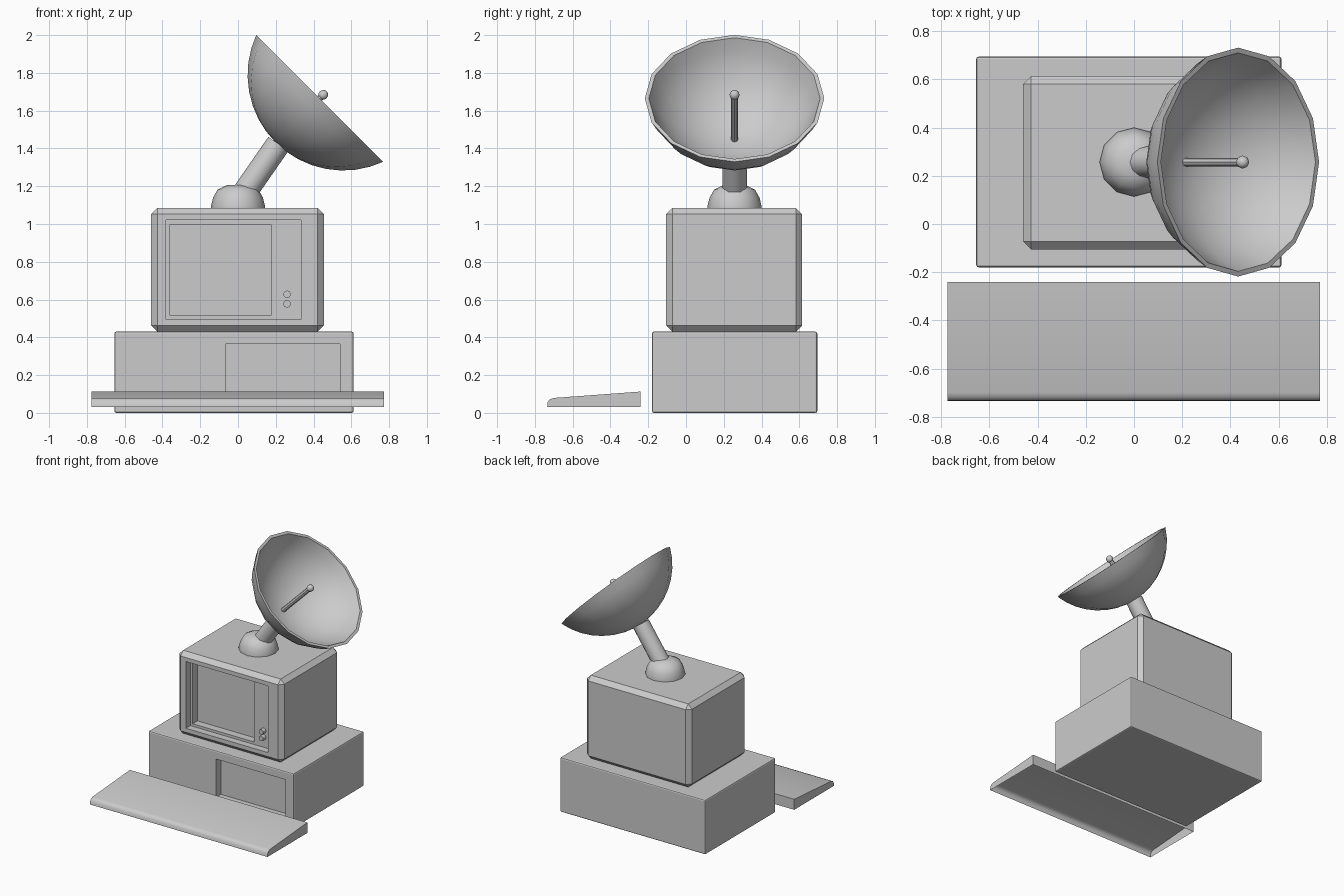
import bpy, bmesh, math
from mathutils import Vector, Matrix

if "Cube" in bpy.data.objects:
    bpy.data.objects.remove(bpy.data.objects["Cube"])


def finish(name, bm, smooth=False):
    bmesh.ops.recalc_face_normals(bm, faces=bm.faces[:])
    me = bpy.data.meshes.new(name)
    bm.to_mesh(me)
    bm.free()
    ob = bpy.data.objects.new(name, me)
    bpy.context.collection.objects.link(ob)
    bpy.ops.object.select_all(action='DESELECT')
    bpy.context.view_layer.objects.active = ob
    ob.select_set(True)
    if smooth:
        bpy.ops.object.shade_smooth_by_angle(angle=math.radians(40))
    return ob


def box(name, lo, hi, bevel=0.0, segments=1):
    lo, hi = Vector(lo), Vector(hi)
    bm = bmesh.new()
    bmesh.ops.create_cube(bm, size=1, matrix=Matrix.Translation((lo + hi) / 2)
                          @ Matrix.Diagonal((*(hi - lo), 1)))
    if bevel:
        bmesh.ops.bevel(bm, geom=bm.edges[:], offset=bevel, segments=segments,
                        profile=0.5, affect='EDGES')
    return finish(name, bm)


def carve(target, lo, hi):
    """Cut a box-shaped recess and remove the cutter."""
    cutter = box("cutter", lo, hi)
    cutter.hide_render = True
    bpy.context.view_layer.objects.active = target
    mod = target.modifiers.new("recess", 'BOOLEAN')
    mod.operation, mod.solver, mod.object = 'DIFFERENCE', 'EXACT', cutter
    bpy.ops.object.modifier_apply(modifier=mod.name)
    bpy.data.objects.remove(cutter)


def rod(name, a, b, radius, sides):
    a, b = Vector(a), Vector(b)
    bm = bmesh.new()
    rot = (b - a).to_track_quat('Z', 'Y').to_matrix().to_4x4()
    bmesh.ops.create_cone(bm, cap_ends=True, segments=sides, radius1=radius,
                          radius2=radius, depth=(b - a).length,
                          matrix=Matrix.Translation((a + b) / 2) @ rot)
    return finish(name, bm, True)


def lathe(name, profile, sides, matrix):
    """Spin (radius, height) points around local z."""
    bm = bmesh.new()
    vs = [bm.verts.new((r, 0, z)) for r, z in profile]
    es = [bm.edges.new(p) for p in zip(vs, vs[1:])]
    bmesh.ops.spin(bm, geom=vs + es, cent=(0, 0, 0), axis=(0, 0, 1),
                   angle=math.tau, steps=sides, use_duplicate=False)
    bmesh.ops.remove_doubles(bm, verts=bm.verts[:], dist=1e-4)
    bm.transform(matrix)
    return finish(name, bm, True)


# Computer case with drive bay
case = box("computer_case", (-0.655, -0.18, 0), (0.612, 0.695, 0.43), 0.01, 2)
carve(case, (-0.065, -0.3, 0.065), (0.54, -0.12, 0.365))

# Monitor with recessed panel, screen and two knobs
monitor = box("monitor", (-0.46, -0.105, 0.43), (0.455, 0.615, 1.085), 0.033)
carve(monitor, (-0.38, -0.3, 0.495), (0.333, -0.05, 1.02))
carve(monitor, (-0.36, -0.3, 0.515), (0.175, 0.01, 0.998))
for i, z in enumerate((0.577, 0.628)):
    rod(f"knob_{i + 1}", (0.26, -0.04, z), (0.26, -0.085, z), 0.02, 10)

# Keyboard: wedge shell, open underneath
side = [(-0.24, 0.03), (-0.24, 0.113), (-0.70, 0.079), (-0.72, 0.072),
        (-0.732, 0.058), (-0.735, 0.03)]
bm = bmesh.new()
left, right = ([bm.verts.new((x, y, z)) for y, z in side] for x in (-0.775, 0.772))
bm.faces.new(left)
bm.faces.new(right)
for i in range(len(side) - 1):
    bm.faces.new((left[i], left[i + 1], right[i + 1], right[i]))
finish("keyboard", bm, True)

# Dome mount on the monitor
Y = 0.257
lathe("dome_mount", [(0, 1.08), (0.143, 1.08), (0.143, 1.095), (0.132, 1.14),
                     (0.108, 1.182), (0.06, 1.205), (0, 1.207)], 12,
      Matrix.Translation((0, Y, 0)))

# Support arm
rod("dish_arm", (0.025, Y, 1.152), (0.214, Y, 1.424), 0.065, 12)

# Dish: spherical bowl with thickness, tilted 45 degrees
tilt = Matrix.Translation((0.4325, Y, 1.665)) @ Matrix.Rotation(math.radians(45), 4, 'Y')
R, H, T = 0.507, 0.177, 0.02
rim = math.acos(H / R)
N = 8
outer = [(R * math.sin(rim * i / N), H - R * math.cos(rim * i / N)) for i in range(N + 1)]
r2 = R - T
rim2 = math.acos(H / r2)
inner = [(r2 * math.sin(rim2 * i / N), H - r2 * math.cos(rim2 * i / N)) for i in range(N, -1, -1)]
lathe("dish", outer + inner, 16, tilt)

# Receiver rod and tip
tip = tilt @ Vector((0, 0, 0.026))
rod("receiver_rod", tilt @ Vector((0, 0, -0.318)), tip, 0.018, 8)
bm = bmesh.new()
bmesh.ops.create_uvsphere(bm, u_segments=10, v_segments=6, radius=0.027,
                          matrix=Matrix.Translation(tip) @ Matrix.Rotation(math.radians(45), 4, 'Y'))
finish("receiver_tip", bm, True)
